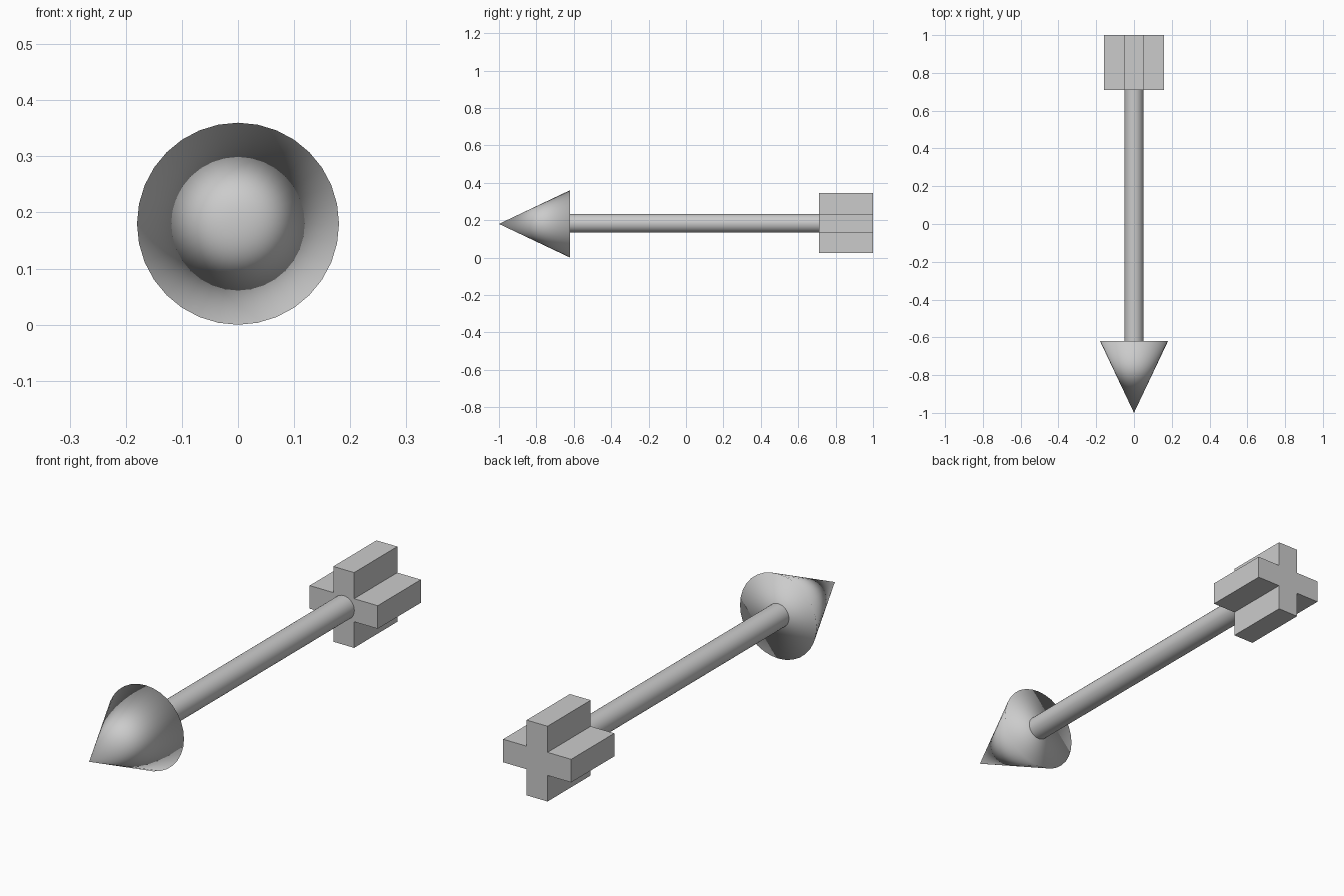
import bpy, bmesh
from math import pi

if "Cube" in bpy.data.objects:
    bpy.data.objects.remove(bpy.data.objects["Cube"])

CZ = 0.18   # height of the arrow axis


def smooth(obj):
    for p in obj.data.polygons:
        p.use_smooth = True


# Pointed head: fully smooth cone, tip towards the front
bpy.ops.mesh.primitive_cone_add(vertices=32, radius1=0.18, radius2=0, depth=0.38,
                                location=(0, -0.81, CZ), rotation=(pi / 2, 0, 0))
head = bpy.context.object
head.name = "arrow_head"
smooth(head)

# Round shaft
y0, y1 = -0.63, 0.72
bpy.ops.mesh.primitive_cylinder_add(vertices=32, radius=0.05, depth=y1 - y0,
                                    location=(0, (y0 + y1) / 2, CZ + 0.003),
                                    rotation=(pi / 2, 0, 0))
shaft = bpy.context.object
shaft.name = "shaft"
bpy.ops.object.shade_smooth_by_angle()

# Cross-shaped fletching: one plus profile extruded along the shaft
a, w = 0.16, 0.049
quarter = [(a, w), (w, w), (w, a)]
profile = []
for _ in range(4):
    profile += quarter
    quarter = [(-z, x) for x, z in quarter]

bm = bmesh.new()
face = bm.faces.new([bm.verts.new((x, 0.71, CZ + 0.004 + z)) for x, z in profile])
ext = bmesh.ops.extrude_face_region(bm, geom=[face], use_keep_orig=True)
moved = [g for g in ext["geom"] if isinstance(g, bmesh.types.BMVert)]
bmesh.ops.translate(bm, verts=moved, vec=(0, 0.29, 0))
bmesh.ops.recalc_face_normals(bm, faces=bm.faces)
mesh = bpy.data.meshes.new("fletching")
bm.to_mesh(mesh)
bm.free()
bpy.context.collection.objects.link(bpy.data.objects.new("fletching", mesh))
